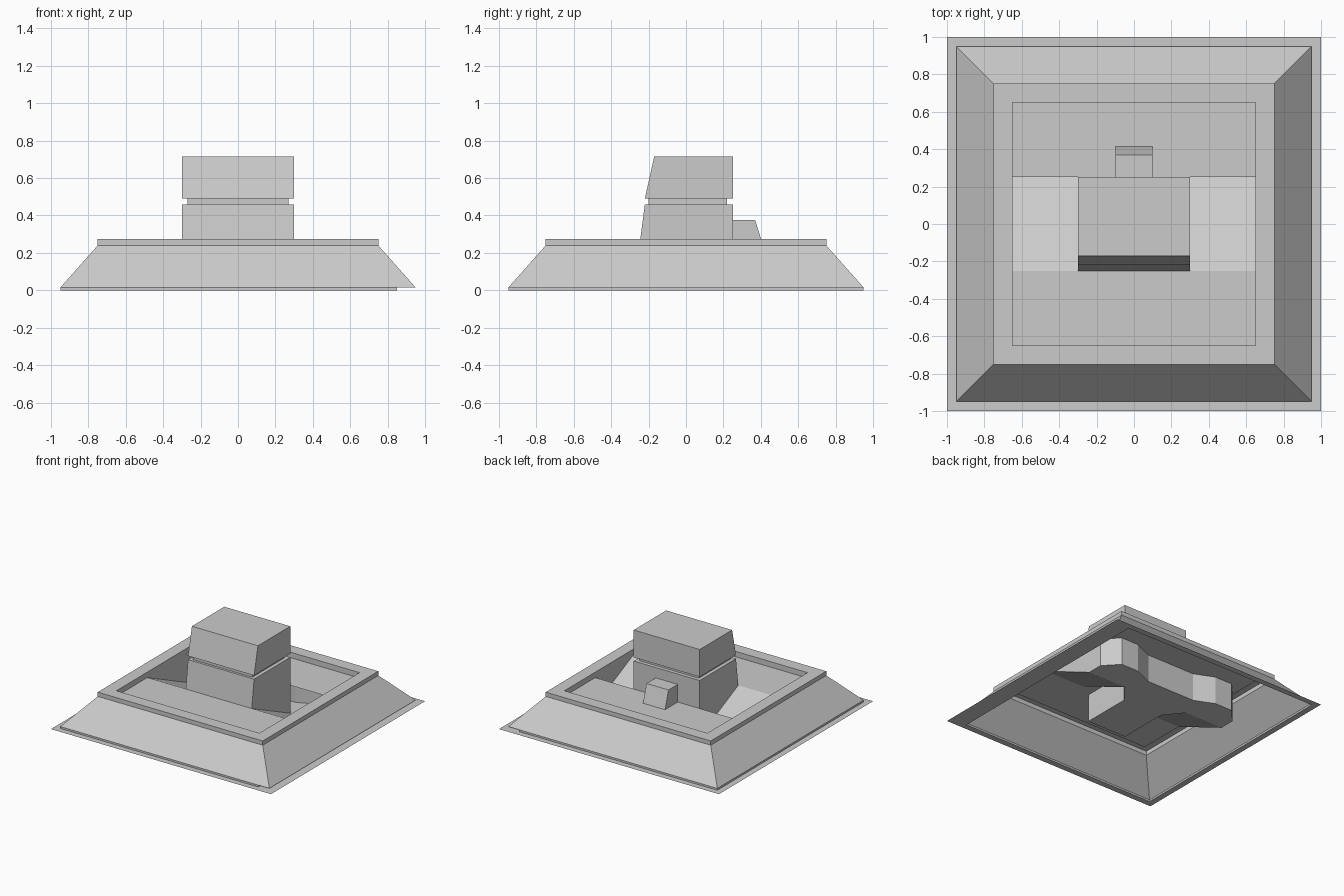
import bpy

if "Cube" in bpy.data.objects:
    bpy.data.objects.remove(bpy.data.objects["Cube"])


def mesh(name, verts, faces):
    me = bpy.data.meshes.new(name)
    me.from_pydata(verts, [], faces)
    me.update()
    ob = bpy.data.objects.new(name, me)
    bpy.context.collection.objects.link(ob)
    return ob


def loft(name, rects, cap=False):
    """Bridge a stack of rectangles (x0, x1, y0, y1, z)."""
    verts, faces = [], []
    for x0, x1, y0, y1, z in rects:
        verts += [(x0, y0, z), (x1, y0, z), (x1, y1, z), (x0, y1, z)]
    for k in range(len(rects) - 1):
        a = 4 * k
        for i in range(4):
            j = (i + 1) % 4
            faces.append((a + i, a + j, a + 4 + j, a + 4 + i))
    if cap:
        n = len(verts)
        faces.append((n - 4, n - 3, n - 2, n - 1))
    return mesh(name, verts, faces)


def square(h, z):
    return (-h, h, -h, h, z)


DECK = 0.23

# Thin ground flange with its low inner lip
loft("ground_flange", [square(1, 0), (-0.95, 0.85, -0.95, 0.95, 0),
                       (-0.95, 0.85, -0.95, 0.95, 0.015)])

# Sloped outer shell with raised rim
loft("sloped_rim", [square(0.95, 0.015), square(0.75, 0.24), square(0.75, 0.275),
                    square(0.65, 0.275), square(0.65, DECK)])

# Deck strips around the two ramp openings
for name, x, y0, y1 in (("deck_front", 0.65, -0.65, -0.25),
                        ("deck_back", 0.65, 0.25, 0.65),
                        ("deck_middle", 0.3, -0.25, 0.25)):
    mesh(name, [(-x, y0, DECK), (x, y0, DECK), (x, y1, DECK), (-x, y1, DECK)],
         [(0, 1, 2, 3)])

# Ramps going down towards the back, with triangular side walls
for s, side in ((-1, "left"), (1, "right")):
    verts = [(s * x, y, z) for x in (0.3, 0.65)
             for y, z in ((-0.25, DECK), (0.25, 0), (0.25, DECK))]
    faces = [(0, 3, 4, 1), (0, 1, 2), (3, 5, 4)]
    if s < 0:
        faces = [f[::-1] for f in faces]
    mesh("ramp_" + side, verts, faces)

# Sunken passage under the deck: floor and walls, open where the ramps arrive
half = [(0.18, -0.32), (0.18, 0.1), (0.3, 0.25), (0.65, 0.25),
        (0.65, 0.38), (0.54, 0.5), (0.38, 0.5), (0.22, 0.43)]
outline = half + [(-x, y) for x, y in reversed(half)]
n = len(outline)
verts = [(x, y, z) for z in (0, DECK) for x, y in outline]
faces = [tuple(range(n))]
for i in range(n):
    j = (i + 1) % n
    if i in (2, n - 4):
        continue
    faces.append((i, j, n + j, n + i))
mesh("sunken_passage", verts, faces)

# Tower: lower block, recessed neck and upper block
loft("tower_lower", [(-0.3, 0.3, -0.25, 0.25, DECK),
                     (-0.3, 0.3, -0.22, 0.25, 0.46)], True)
loft("tower_neck", [(-0.27, 0.27, -0.2, 0.22, 0.46),
                    (-0.27, 0.27, -0.2, 0.22, 0.49)])
top = loft("tower_upper", [(-0.3, 0.3, -0.22, 0.25, 0.49),
                           (-0.3, 0.3, -0.17, 0.25, 0.715)], True)
mesh("tower_upper_underside",
     [(-0.3, -0.22, 0.49), (-0.3, 0.25, 0.49), (0.3, 0.25, 0.49), (0.3, -0.22, 0.49)],
     [(0, 1, 2, 3)])

# Small sloped block behind the tower
loft("rear_block", [(-0.1, 0.1, 0.25, 0.415, DECK),
                    (-0.1, 0.1, 0.25, 0.37, 0.375)], True)
